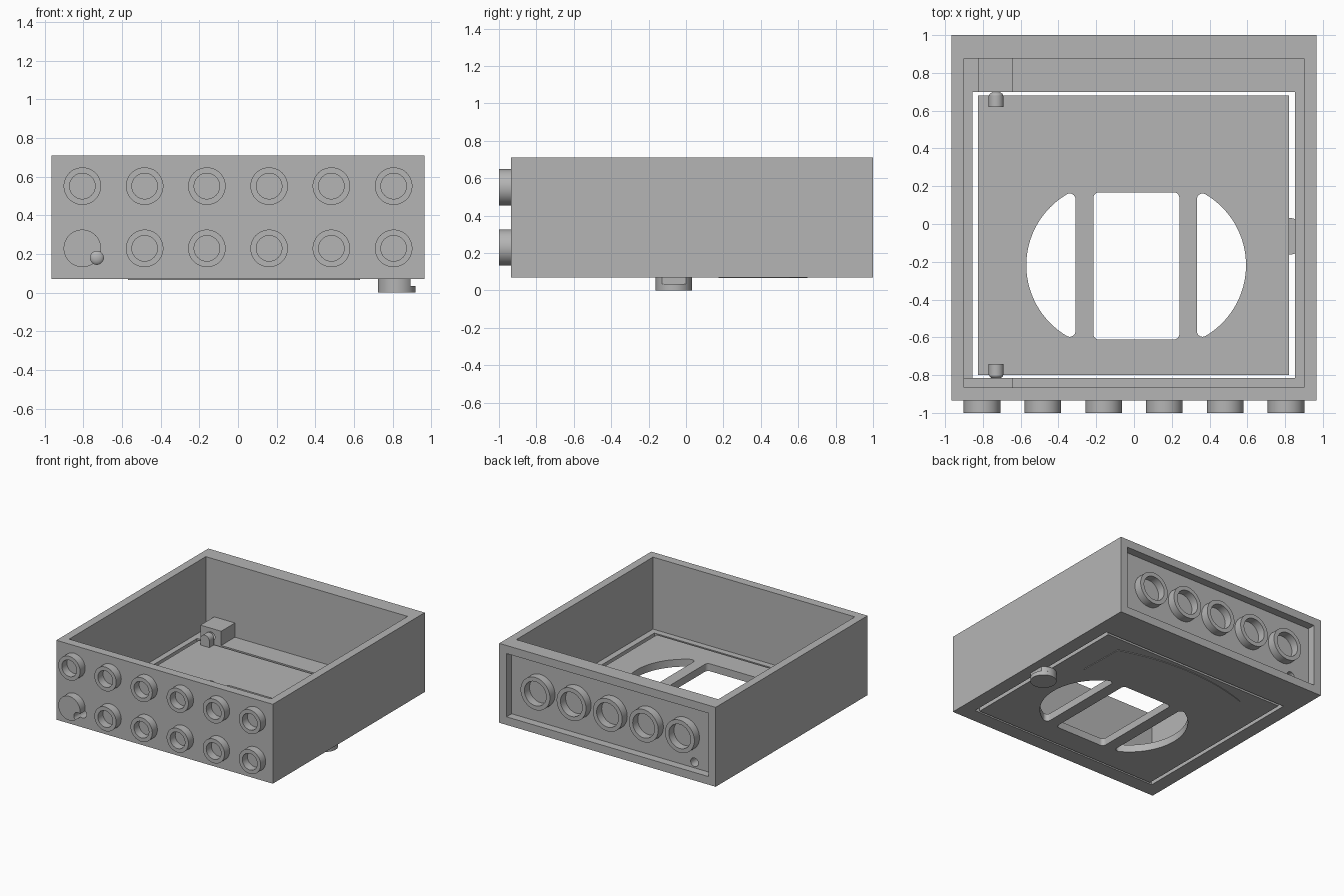
import bpy, bmesh
from math import pi, sin, cos, atan2, sqrt

if "Cube" in bpy.data.objects:
    bpy.data.objects.remove(bpy.data.objects["Cube"])

grey = bpy.data.materials.new("light_grey")
grey.use_nodes = True
GREY = (0.46, 0.46, 0.46, 1)
grey.diffuse_color = GREY
grey.node_tree.nodes["Principled BSDF"].inputs["Base Color"].default_value = GREY


def finish(name, bm):
    bmesh.ops.recalc_face_normals(bm, faces=bm.faces)
    mesh = bpy.data.meshes.new(name)
    bm.to_mesh(mesh)
    bm.free()
    mesh.materials.append(grey)
    ob = bpy.data.objects.new(name, mesh)
    bpy.context.collection.objects.link(ob)
    return ob


def prism(name, pts, lo, hi, axis="z"):
    """Extrude a 2D outline along z (outline in x, y) or y (outline in x, z)."""
    bm = bmesh.new()
    place = (lambda a, b, t: (a, b, t)) if axis == "z" else (lambda a, b, t: (a, t, b))
    face = bm.faces.new([bm.verts.new(place(a, b, lo)) for a, b in pts])
    new = bmesh.ops.extrude_face_region(bm, geom=[face])["geom"]
    verts = [v for v in new if isinstance(v, bmesh.types.BMVert)]
    bmesh.ops.translate(bm, verts=verts, vec=place(0, 0, hi - lo))
    return finish(name, bm)


def box(name, x0, x1, y0, y1, z0, z1):
    return prism(name, [(x0, y0), (x1, y0), (x1, y1), (x0, y1)], z0, z1)


def arc(cx, cy, r, a0, a1, n):
    return [(cx + r * cos(a0 + (a1 - a0) * i / n), cy + r * sin(a0 + (a1 - a0) * i / n))
            for i in range(n + 1)]


def circle(cx, cy, r, n=48):
    return arc(cx, cy, r, 0, 2 * pi, n)[:-1]


def ring(name, x, z, r_in, r_out, y0, y1):
    """Open tube along y, made by spinning a rectangular section."""
    bm = bmesh.new()
    sec = [(r_in, y0), (r_out, y0), (r_out, y1), (r_in, y1)]
    face = bm.faces.new([bm.verts.new((x + r, y, z)) for r, y in sec])
    edges = list(face.edges)
    bm.faces.remove(face)
    bmesh.ops.spin(bm, geom=edges, cent=(x, 0, z), axis=(0, 1, 0),
                   angle=2 * pi, steps=48, use_merge=True)
    bmesh.ops.remove_doubles(bm, verts=bm.verts, dist=1e-5)
    return finish(name, bm)


def cut(ob, cutter):
    cutter.hide_render = True
    mod = ob.modifiers.new("cut", "BOOLEAN")
    mod.operation, mod.solver, mod.object = "DIFFERENCE", "EXACT", cutter
    bpy.context.view_layer.objects.active = ob
    bpy.ops.object.modifier_apply(modifier=mod.name)
    bpy.data.objects.remove(cutter)


BASE, FLOOR, TOP = 0.07, 0.13, 0.71
PITCH, MID = 0.322, 0.39
PIN_X, PIN_Z = -0.73, 0.18

# Tray with open top, door opening in the floor and recessed back
body = box("body", -0.965, 0.965, -0.935, 1.0, BASE, TOP)
cut(body, box("cavity", -0.9, 0.9, -0.865, 0.875, FLOOR, 1))
cut(body, box("opening", -0.855, 0.852, -0.815, 0.70, 0, 0.5))
cut(body, box("recess", -0.9, 0.9, 0.935, 1.2, 0.135, 0.645))

# Hinge blocks inside the tray
back_block = box("back_hinge_block", -0.825, -0.64, 0.70, 0.876, BASE + 0.01, 0.245)
front_block = box("front_hinge_block", -0.905, -0.64, -0.866, -0.815, BASE + 0.01, 0.245)

# Front studs: all hollow but the solid lower one beside the hinge
for col in range(6):
    for row in range(2):
        x, z = (col - 2.5) * PITCH, MID + (row - 0.5) * PITCH
        if col == 0 and row == 0:
            solid_stud = prism("solid_stud", circle(x, z, 0.097), -1.0, -0.93, "y")
        else:
            ring("front_stud", x, z, 0.066, 0.097, -1.0, -0.93)

# Back tubes
for col in range(5):
    ring("back_tube", (col - 2) * PITCH, MID, 0.097, 0.131, 0.93, 1.0)

# Hinge pin holes running through walls, blocks and solid stud
for ob in (body, back_block, front_block, solid_stud):
    for y0, y1 in ((-1.1, -0.75), (0.65, 1.1)):
        if (ob is back_block and y0 < 0) or (ob in (front_block, solid_stud) and y0 > 0):
            continue
        cut(ob, prism("pin_hole", circle(PIN_X, PIN_Z, 0.034, 32), y0, y1, "y"))

# Door panel with a rounded window between two curved side windows
door = box("door", -0.825, 0.82, -0.80, 0.68, BASE, FLOOR)
CY, R, r = -0.218, 0.435, 0.03


def side_window(chord, bulge, side):
    centre = bulge - side * R
    dx = side * (chord - centre) + r
    dy = sqrt((R - r) ** 2 - dx ** 2)
    a = atan2(dy, dx)
    pts = arc(dx, -dy, r, -pi, -a, 8) + arc(0, 0, R, -a, a, 40)[1:-1] + arc(dx, dy, r, a, pi, 8)
    return [(centre + side * px, CY + py) for px, py in pts]


cut(door, prism("left_window", side_window(0.333, 0.593, 1), 0, 0.5))
cut(door, prism("right_window", side_window(-0.31, -0.57, -1), 0, 0.5))
x0, x1, y0, y1 = -0.215, 0.24, -0.612, 0.168
corners = [(x1 - r, y1 - r), (x0 + r, y1 - r), (x0 + r, y0 + r), (x1 - r, y0 + r)]
outline = []
for i, (cx, cy) in enumerate(corners):
    outline += arc(cx, cy, r, i * pi / 2, (i + 1) * pi / 2, 8)
cut(door, prism("middle_window", outline, 0, 0.5))

# Thin arched pad under the door
pad_r = 1.85
half = 0.6 / pad_r
pad = arc(0.03, 0.65 - pad_r, pad_r, pi / 2 - half, pi / 2 + half, 32)
prism("door_pad", pad + [(-0.57, 0.175), (0.63, 0.175)], BASE - 0.005, BASE + 0.002)

# Hinge lugs with domed pins
for side, y_in, y_out in ((1, 0.62, 0.68), (-1, -0.74, -0.80)):
    lug = arc(PIN_X, PIN_Z, 0.04, 0, pi, 20) + [(PIN_X - 0.04, 0.12), (PIN_X + 0.04, 0.12)]
    prism("hinge_lug", lug, min(y_in, y_out), max(y_in, y_out), "y")
    bm = bmesh.new()
    bmesh.ops.create_uvsphere(bm, u_segments=24, v_segments=16, radius=0.037)
    bmesh.ops.scale(bm, verts=bm.verts, vec=(1, 0.55, 1))
    bmesh.ops.translate(bm, verts=bm.verts, vec=(PIN_X, y_out, PIN_Z))
    finish("hinge_pin", bm)

# Turning latch below the door, its upper half trimmed flat
disc = circle(0.82, -0.065, 0.097)
prism("latch_disc", disc, 0, 0.033)
neck = [p for p in arc(0.82, -0.065, 0.097, 0, 2 * pi, 96)[:-1] if p[0] <= 0.895]
neck = sorted(neck, key=lambda p: atan2(p[1] + 0.065, p[0] - 0.82))
prism("latch_neck", neck, 0.033, BASE)

# Smooth the round surfaces, keep the edges crisp
bpy.ops.object.select_all(action="DESELECT")
for ob in bpy.context.collection.objects:
    if ob.type == "MESH":
        ob.select_set(True)
        bpy.context.view_layer.objects.active = ob
bpy.ops.object.shade_smooth_by_angle(angle=0.6)
